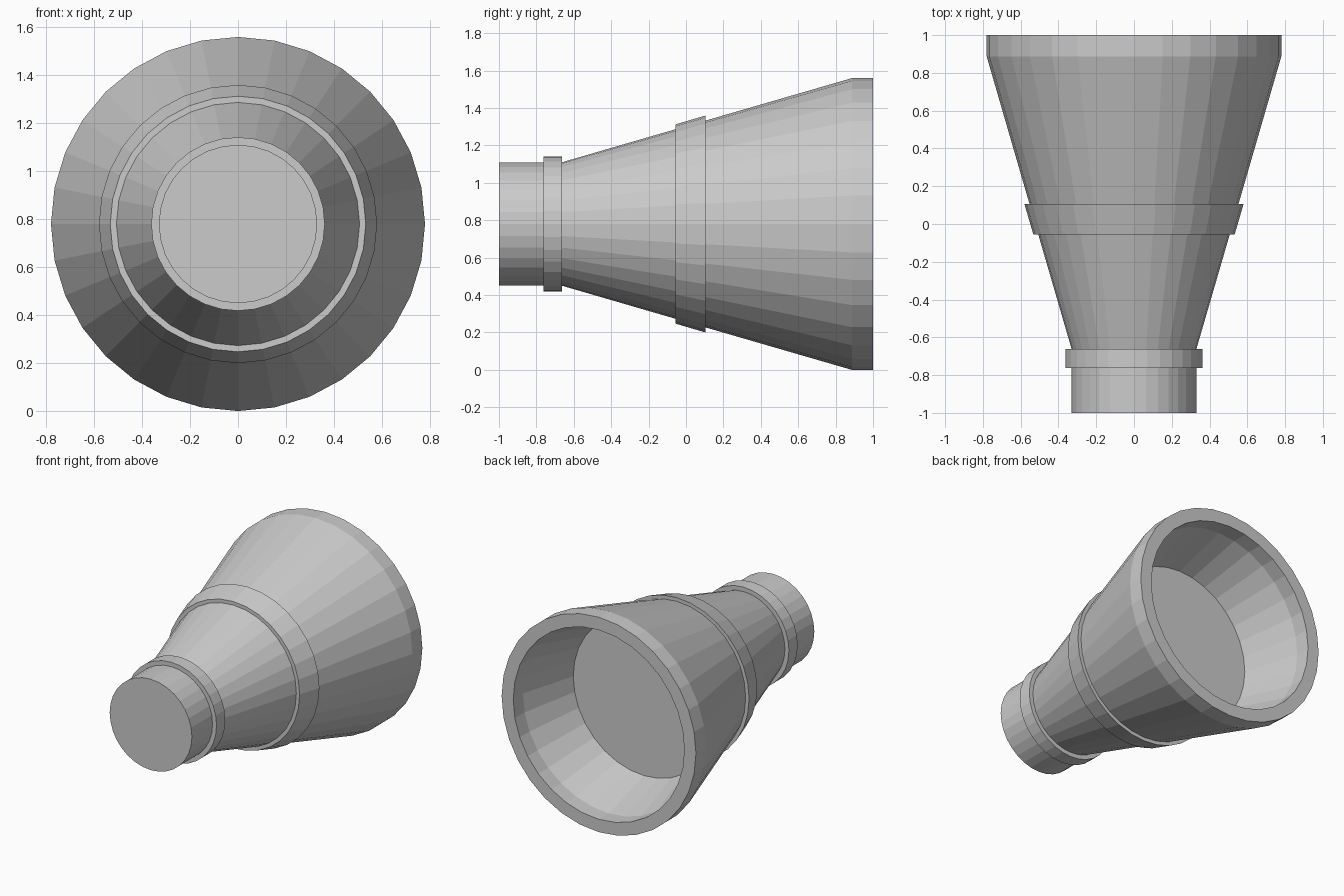
import bpy, bmesh, math

if "Cube" in bpy.data.objects:
    bpy.data.objects.remove(bpy.data.objects["Cube"])

SIDES = 32
CENTRE_Z = 0.78


def lathe(name, profile):
    """Revolve (y, radius) points about the y axis and cap both ends."""
    bm = bmesh.new()
    rings = []
    for y, r in profile:
        ring = []
        for i in range(SIDES):
            a = 2 * math.pi * i / SIDES
            ring.append(bm.verts.new((r * math.sin(a), y, CENTRE_Z + r * math.cos(a))))
        rings.append(ring)
    for a, b in zip(rings, rings[1:]):
        for i in range(SIDES):
            j = (i + 1) % SIDES
            bm.faces.new((a[i], a[j], b[j], b[i]))
    bm.faces.new(rings[0])
    bm.faces.new(rings[-1])
    bmesh.ops.recalc_face_normals(bm, faces=bm.faces[:])
    mesh = bpy.data.meshes.new(name)
    bm.to_mesh(mesh)
    bm.free()
    obj = bpy.data.objects.new(name, mesh)
    bpy.context.collection.objects.link(obj)
    return obj


lathe("flared_nozzle", [
    # neck
    (-1.0, 0.33), (-0.763, 0.33),
    # neck collar
    (-0.763, 0.362), (-0.663, 0.362), (-0.663, 0.33),
    # lower cone and raised band
    (-0.055, 0.507), (-0.055, 0.533), (0.105, 0.58), (0.105, 0.553),
    # upper cone and straight lip
    (0.887, 0.78), (1.0, 0.78),
    # hollow mouth, ending in a flat floor
    (1.0, 0.687), (0.887, 0.687), (0.48, 0.569),
])
